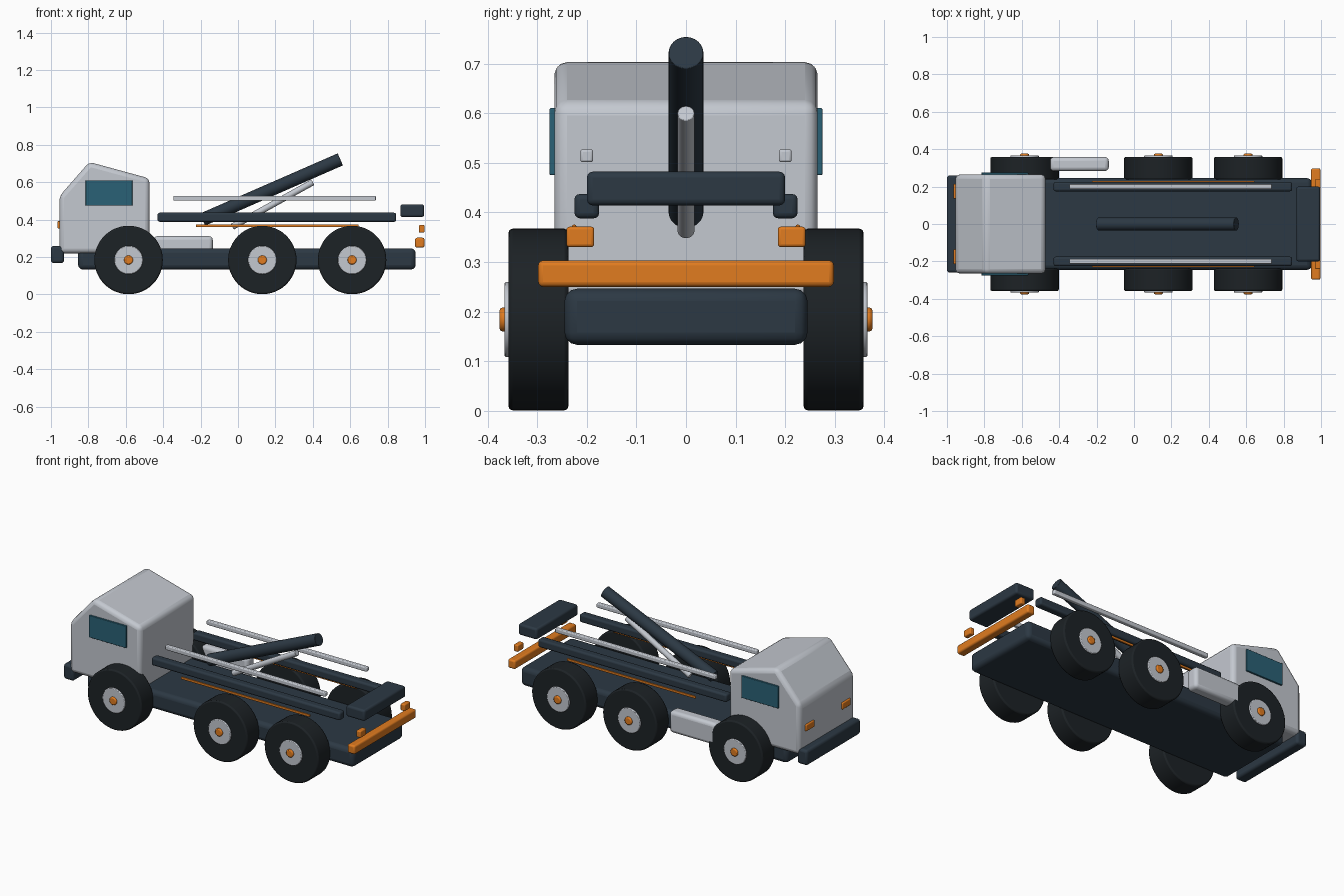
import bpy, bmesh
from mathutils import Vector

if "Cube" in bpy.data.objects:
    bpy.data.objects.remove(bpy.data.objects["Cube"])


def material(name, rgb):
    m = bpy.data.materials.new(name)
    m.diffuse_color = (*rgb, 1)
    m.use_nodes = True
    m.node_tree.nodes["Principled BSDF"].inputs["Base Color"].default_value = m.diffuse_color
    return m


SILVER = material("silver", (0.55, 0.58, 0.63))
NAVY = material("navy", (0.025, 0.04, 0.057))
RUBBER = material("rubber", (0.012, 0.016, 0.019))
ORANGE = material("orange", (0.75, 0.2, 0.014))
GLASS = material("glass", (0.023, 0.12, 0.18))


def finish(name, bm, mat, bevel, segments=3):
    bmesh.ops.recalc_face_normals(bm, faces=bm.faces)
    me = bpy.data.meshes.new(name)
    bm.to_mesh(me)
    bm.free()
    ob = bpy.data.objects.new(name, me)
    bpy.context.collection.objects.link(ob)
    me.materials.append(mat)
    if bevel:
        mod = ob.modifiers.new("bevel", 'BEVEL')
        mod.width = bevel
        mod.segments = segments
        mod.limit_method = 'ANGLE'
        mod.angle_limit = 0.4
    bpy.ops.object.select_all(action='DESELECT')
    ob.select_set(True)
    bpy.context.view_layer.objects.active = ob
    bpy.ops.object.shade_smooth_by_angle(angle=0.6)
    return ob


def box(name, x, y, z, mat, bevel=0.01):
    """Bevelled box from (min, max) ranges."""
    bm = bmesh.new()
    bmesh.ops.create_cube(bm, size=1)
    for v in bm.verts:
        v.co = [(r[0] + r[1]) / 2 + c * (r[1] - r[0]) for r, c in zip((x, y, z), v.co)]
    return finish(name, bm, mat, bevel)


def pair(name, x, y, z, mat, bevel=0.01):
    """Box on the left and its mirror image on the right."""
    box(name + "_left", x, y, z, mat, bevel)
    box(name + "_right", x, (-y[1], -y[0]), z, mat, bevel)


def rod(name, a, b, radius, mat, bevel=0.0):
    """Cylinder between two points."""
    a, b = Vector(a), Vector(b)
    bm = bmesh.new()
    bmesh.ops.create_cone(bm, cap_ends=True, segments=48, radius1=radius,
                          radius2=radius, depth=(b - a).length)
    bm.transform((b - a).to_track_quat('Z', 'Y').to_matrix().to_4x4())
    bmesh.ops.translate(bm, verts=bm.verts, vec=(a + b) / 2)
    return finish(name, bm, mat, bevel, 2)


# Cab: side profile extruded across the width
profile = [(-0.955, 0.22), (-0.955, 0.525), (-0.795, 0.708), (-0.473, 0.62), (-0.473, 0.22)]
bm = bmesh.new()
face = bm.faces.new([bm.verts.new((x, -0.265, z)) for x, z in profile])
new = bmesh.ops.extrude_face_region(bm, geom=[face])["geom"]
bmesh.ops.translate(bm, vec=(0, 0.53, 0),
                    verts=[g for g in new if isinstance(g, bmesh.types.BMVert)])
finish("cab", bm, SILVER, 0.025)
pair("side_window", (-0.815, -0.565), (0.255, 0.275), (0.475, 0.61), GLASS, 0.003)
pair("headlight", (-0.965, -0.94), (0.135, 0.215), (0.352, 0.392), ORANGE, 0.005)

# Chassis, bumper and fuel tank
box("chassis", (-0.855, 0.95), (-0.245, 0.245), (0.133, 0.246), NAVY, 0.025)
box("front_bumper", (-1.0, -0.93), (-0.26, 0.26), (0.167, 0.26), NAVY, 0.015)
box("fuel_tank", (-0.45, -0.135), (0.283, 0.358), (0.18, 0.312), SILVER, 0.02)

# Wheels: tyre, hub and cap on three axles
for axle, x in (("front", -0.585), ("middle", 0.13), ("rear", 0.61)):
    for side, s in (("left", 1), ("right", -1)):
        n = f"{axle}_{side}"
        z = 0.184
        rod(n + "_tyre", (x, s * 0.237, z), (x, s * 0.358, z), 0.183, RUBBER, 0.008)
        rod(n + "_hub", (x, s * 0.30, z), (x, s * 0.366, z), 0.076, SILVER, 0.004)
        rod(n + "_cap", (x, s * 0.33, z), (x, s * 0.376, z), 0.024, ORANGE, 0.006)

# Load bed rails
pair("bed_rail", (-0.43, 0.845), (0.175, 0.225), (0.388, 0.437), NAVY, 0.011)
pair("hand_rail", (-0.345, 0.737), (0.187, 0.213), (0.501, 0.527), SILVER, 0.005)
pair("trim_strip", (-0.225, 0.645), (0.221, 0.23), (0.36, 0.375), ORANGE, 0.003)

# Tail parts
box("tail_block", (0.868, 0.995), (-0.2, 0.2), (0.414, 0.482), NAVY, 0.012)
box("rear_bar", (0.947, 0.997), (-0.298, 0.298), (0.25, 0.303), ORANGE, 0.01)
pair("tail_lamp", (0.967, 0.997), (0.185, 0.241), (0.33, 0.371), ORANGE, 0.006)

# Raised boom and its hydraulic ram
rod("boom", (-0.19, 0, 0.4), (0.547, 0, 0.722), 0.035, NAVY, 0.002)
rod("hydraulic_ram", (-0.03, 0, 0.362), (0.4, 0, 0.6), 0.017, SILVER, 0.002)
